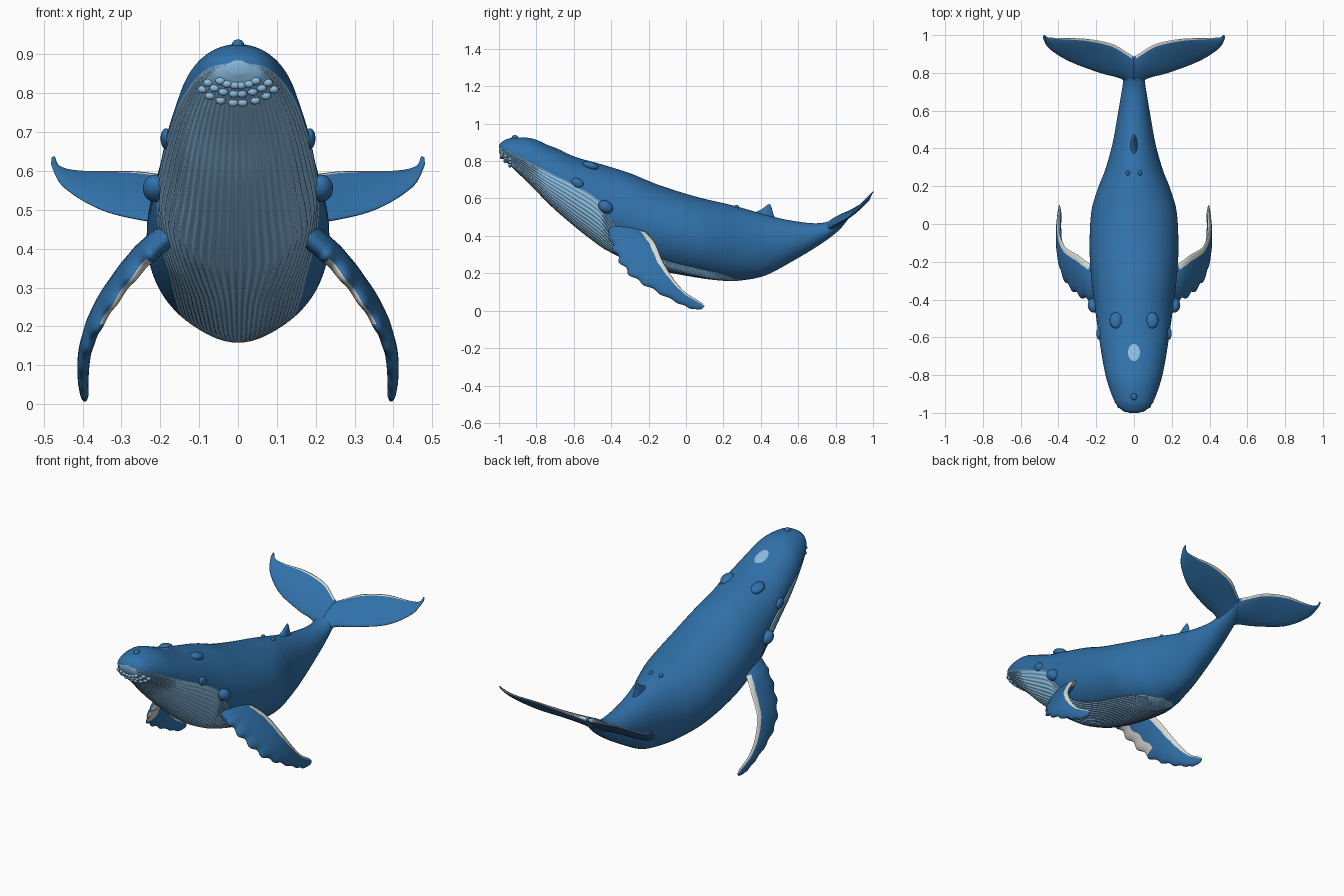
import bpy, bmesh, math
from mathutils import Vector, Matrix

if "Cube" in bpy.data.objects:
    bpy.data.objects.remove(bpy.data.objects["Cube"])


def material(name, rgb):
    m = bpy.data.materials.new(name)
    m.diffuse_color = (*rgb, 1)
    m.use_nodes = True
    m.node_tree.nodes["Principled BSDF"].inputs["Base Color"].default_value = m.diffuse_color
    return m


BLUE = material("deep blue skin", (0.030, 0.165, 0.400))
PALE = material("pale blue belly", (0.255, 0.500, 0.745))
WHITE = material("white fin edge", (0.74, 0.74, 0.70))


def spline(rows, t):
    """Smooth interpolation of table rows keyed by their first column."""
    n = len(rows)
    i = 0
    while i < n - 2 and t > rows[i + 1][0]:
        i += 1
    a, b = rows[i], rows[i + 1]
    p, q = rows[max(i - 1, 0)], rows[min(i + 2, n - 1)]
    h = b[0] - a[0]
    s = (t - a[0]) / h
    out = []
    for k in range(1, len(a)):
        m0 = (b[k] - p[k]) / (b[0] - p[0]) * h
        m1 = (q[k] - a[k]) / (q[0] - a[0]) * h
        out.append((2*s**3 - 3*s*s + 1) * a[k] + (s**3 - 2*s*s + s) * m0
                   + (3*s*s - 2*s**3) * b[k] + (s**3 - s*s) * m1)
    return out


def finish(bm, name, mats):
    bmesh.ops.recalc_face_normals(bm, faces=bm.faces)
    for f in bm.faces:
        f.smooth = True
    me = bpy.data.meshes.new(name)
    bm.to_mesh(me)
    bm.free()
    for m in mats:
        me.materials.append(m)
    ob = bpy.data.objects.new(name, me)
    bpy.context.collection.objects.link(ob)
    return ob


def loft(rings, name, mats, rule):
    """Skin closed rings; rule(ring index, point index) gives the colour."""
    bm = bmesh.new()
    vs = [[bm.verts.new(p) for p in r] for r in rings]
    n = len(rings[0])
    for i in range(len(vs) - 1):
        for j in range(n):
            k = (j + 1) % n
            f = bm.faces.new((vs[i][j], vs[i][k], vs[i + 1][k], vs[i + 1][j]))
            f.material_index = rule(i, j)
    c = bm.faces.new(vs[0])
    c.material_index = rule(0, 0)
    bm.faces.new(vs[-1])
    return finish(bm, name, mats)


# Body table: y, top, bottom, half width, widest height, belly colour line
BODY = [
    (-1.0, .885, .850, .025, .868, .878), (-.985, .902, .820, .065, .860, .870),
    (-.94, .922, .775, .102, .838, .846), (-.83, .922, .670, .143, .785, .790),
    (-.73, .882, .567, .165, .730, .740), (-.59, .822, .445, .187, .660, .670),
    (-.46, .785, .345, .205, .570, .585), (-.41, .770, .315, .212, .540, .500),
    (-.30, .735, .262, .225, .490, .360), (-.14, .670, .215, .235, .440, .280),
    (.07, .605, .175, .225, .390, .225), (.20, .575, .160, .187, .370, .195),
    (.28, .555, .160, .155, .360, .165), (.42, .515, .187, .115, .360, .190),
    (.556, .483, .257, .090, .370, .260), (.716, .468, .353, .063, .410, .355),
    (.82, .500, .432, .045, .466, .433), (.875, .530, .500, .015, .515, .501)]
BELLY, BACK, GROOVES, BELLY_END = 70, 40, 14, 0.28


def skin(y, a, inset=0.0):
    """Point on the body; a runs from 0 under the belly to pi on the back."""
    top, bot, w, zc, _ = spline(BODY, y)
    h = (zc - bot if math.cos(a) > 0 else top - zc) - inset
    return Vector(((w - inset) * math.sin(a), y, zc - h * math.cos(a)))


def belly_angle(y):
    top, bot, w, zc, zb = spline(BODY, y)
    c = (zc - zb) / (zc - bot if zb < zc else top - zc)
    return max(0.25, math.acos(max(-1, min(1, c))))


# Body with grooved pale throat
ys = [-1 + 1.875 * (i / 150) ** 1.3 for i in range(151)]
rings = []
for y in ys:
    ab = belly_angle(y)
    w = spline(BODY, y)[2]
    depth = 0.0065 * min(1, w / .2) * min(1, ab / 1.2) * max(0, min(1, (BELLY_END - y) * 6))
    half = [skin(y, ab * j / BELLY, depth * (.5 - .5 * math.cos(math.tau * GROOVES * j / BELLY)))
            for j in range(BELLY)]
    half += [skin(y, ab + (math.pi - ab) * j / BACK) for j in range(BACK + 1)]
    rings.append(half + [Vector((-p.x, p.y, p.z)) for p in half[-2:0:-1]])
count = len(rings[0])
loft(rings, "body", [BLUE, PALE],
     lambda i, j: int((j < BELLY or j >= count - BELLY) and ys[i] < BELLY_END))


def foil(name, rows, side, white, steps=60, knobs=0.0):
    """Blade lofted through rows of: key, leading xyz, trailing xyz, half thickness."""
    us = [0, .02, .07, .15, .25, .35, .5, .65, .78, .86, .93, .97, 1]
    n = len(us)
    end = rows[-1][0]

    def edges(s):
        v = spline(rows, s)
        return Vector(v[:3]), Vector(v[3:6]), v[6]
    rs = []
    for i in range(steps + 1):
        s = end * i / steps
        L, T, h = edges(s)
        A, B = edges(max(0, s - .05)), edges(min(end, s + .05))
        nor = (T - L).cross((B[0] + B[1]) - (A[0] + A[1])).normalized()
        if 0.8 < s < end - .3:
            L = L + (L - T) * knobs * math.sin(s * 9)
        pts = []
        for sign, seq in ((1, us), (-1, us[-2:0:-1])):
            for u in seq:
                t = h * (math.sqrt(u) * (1 - u) ** .7 / .442 if u < 1 else 0)
                p = L.lerp(T, u) + nor * t * sign
                pts.append((p.x * side, p.y, p.z))
        rs.append(pts)

    def rule(i, j):
        if j < n - 1:
            u, face = (us[j] + us[j + 1]) / 2, 1
        else:
            k = 2 * (n - 1) - j
            u, face = (us[k] + us[k - 1]) / 2, -1
        return int(white(u, end * i / steps, face))
    return loft(rs, name, [BLUE, WHITE], rule)


FLIPPER = [
    (0, .16, -.42, .45, .16, -.25, .45, .035), (1, .235, -.405, .375, .235, -.21, .415, .028),
    (2, .305, -.365, .285, .295, -.165, .36, .022), (3, .365, -.295, .19, .36, -.125, .265, .019),
    (4, .395, -.18, .115, .39, -.07, .175, .017), (5, .398, -.05, .045, .40, -.005, .10, .014),
    (6, .395, .04, .008, .395, .08, .045, .010), (6.5, .395, .085, .008, .395, .10, .026, .004)]
FLUKE = [
    (0, 0, .72, .41, 0, .885, .53, .030), (1, .07, .77, .445, .04, .91, .545, .022),
    (2, .18, .80, .462, .12, .955, .575, .016), (3, .34, .86, .495, .25, .98, .598, .012),
    (4, .445, .925, .555, .39, .985, .600, .009), (5, .478, .975, .610, .455, .988, .610, .006),
    (6, .480, 1.0, .633, .472, 1.0, .638, .002)]


def flipper_white(u, s, face):
    # trailing strip, plus a patch near the root under the leading edge
    nor_down = face == UNDER
    return (u > .86 and s > .9) or (nor_down and u < .35 and 1.0 < s < 2.8)


# find which foil side faces inward
chord = Vector(FLIPPER[2][4:7]) - Vector(FLIPPER[2][1:4])
span = Vector(FLIPPER[3][1:4]) - Vector(FLIPPER[1][1:4])
UNDER = 1 if chord.cross(span).z < 0 else -1

# Flippers and tail flukes
for side, tag in ((1, "right"), (-1, "left")):
    foil(tag + "_flipper", FLIPPER, side, flipper_white, 90, .045)
    foil(tag + "_fluke", FLUKE, side, lambda u, s, f: u > .93 and s > .2)

# Dorsal fin
foil("dorsal_fin", [
    (0, 0, .30, .50, 0, .53, .42, .030), (1, 0, .39, .535, 0, .475, .50, .016),
    (2, 0, .43, .562, 0, .458, .55, .007), (3, 0, .442, .57, 0, .45, .568, .002)],
    1, lambda u, s, f: False, 20)


def bump(name, p, size, mat, tilt=0):
    bm = bmesh.new()
    mx = Matrix.Translation(p) @ Matrix.Rotation(tilt, 4, 'X') @ Matrix.Diagonal((*size, 1))
    bmesh.ops.create_uvsphere(bm, u_segments=20, v_segments=12, radius=1, matrix=mx)
    return finish(bm, name, [mat])


# Bulges on head and back
for s, tag in ((1, "right_"), (-1, "left_")):
    def at(y, a):
        p = skin(y, a)
        return Vector((p.x * s, p.y, p.z))
    bump(tag + "jaw_corner", Vector((.213 * s, -.43, .555)), (.032, .042, .032), BLUE, -.6)
    bump(tag + "eye", at(-.58, 1.75), (.014, .034, .024), BLUE, -.5)
    bump(tag + "brow", at(-.51, 2.64), (.034, .045, .022), BLUE, -.3)
    bump(tag + "back_nub", at(.27, 2.94), (.010, .014, .012), BLUE)
    # Chin knobs
    for r, (y, num) in enumerate(((-.985, 3), (-.965, 4), (-.94, 4))):
        for k in range(num):
            bump(tag + "chin_knob", at(y, .12 + .33 * k), (.013, .010, .010), PALE)
bump("nose_knob", skin(-.915, math.pi), (.016, .018, .014), BLUE)

# Pale patch on the crown, draped on the skin
bm = bmesh.new()
bmesh.ops.create_circle(bm, cap_ends=True, cap_tris=True, segments=32, radius=1)
bmesh.ops.subdivide_edges(bm, edges=bm.edges, cuts=2, use_grid_fill=True)
for v in bm.verts:
    x, y = v.co.x * .032, v.co.y * .045 - .68
    w = spline(BODY, y)[2]
    v.co = (x, y, skin(y, math.pi - math.asin(x / w)).z + .003)
finish(bm, "crown_patch", [PALE])
